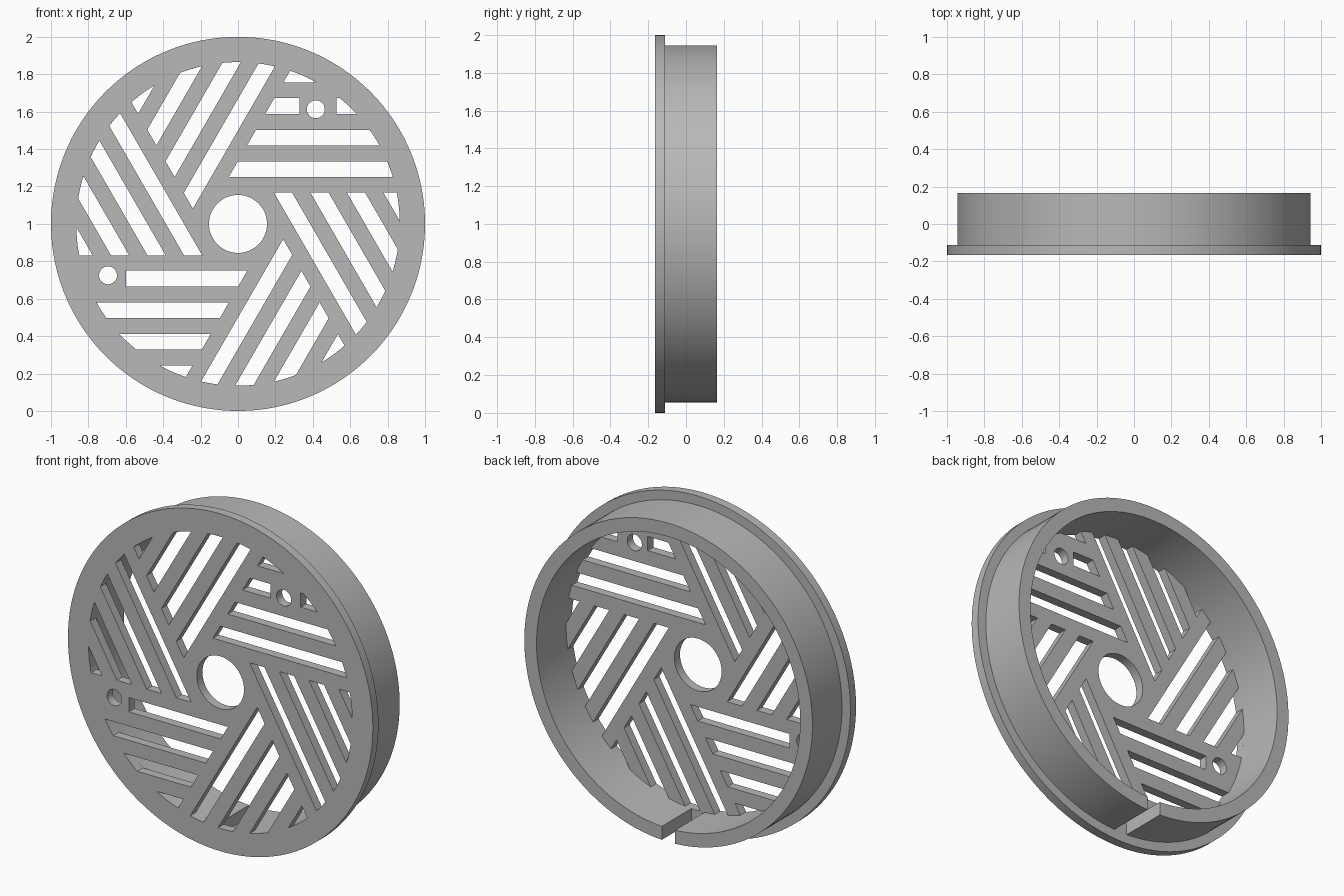
import bpy, bmesh, math
from math import sin, cos, pi, sqrt

cube = bpy.data.objects.get("Cube")
if cube:
    bpy.data.objects.remove(cube, do_unlink=True)

FRONT, FLANGE_BACK, BACK = -0.165, -0.112, 0.165
R_FLANGE, R_RING, R_INNER = 1.0, 0.945, 0.865
PITCH, SLOT_START, SLOT_W = 0.169, 0.25, 0.084
LINE_DIST = 0.168          # distance of each sector's slanted edge from the centre

grey = bpy.data.materials.new("grey plastic")
grey.use_nodes = True
grey.diffuse_color = (0.48, 0.48, 0.48, 1)
grey.node_tree.nodes["Principled BSDF"].inputs["Base Color"].default_value = (0.48, 0.48, 0.48, 1)


def arc(r, a0, a1, n, cx=0, cz=0):
    return [(cx + r * cos(a0 + (a1 - a0) * i / n), cz + r * sin(a0 + (a1 - a0) * i / n))
            for i in range(n + 1)]


def circle(r, n, cx=0, cz=0):
    return arc(r, 0, 2 * pi, n, cx, cz)[:-1]


def extruded(name, outlines, y0, y1):
    """Fill closed outlines (inner ones become holes) and extrude from y0 to y1."""
    curve = bpy.data.curves.new(name, "CURVE")
    curve.dimensions = "2D"
    curve.fill_mode = "BOTH"
    curve.extrude = (y1 - y0) / 2
    for pts in outlines:
        sp = curve.splines.new("POLY")
        sp.points.add(len(pts) - 1)
        for p, (x, z) in zip(sp.points, pts):
            p.co = (x, z, 0, 1)
        sp.use_cyclic_u = True
    ob = bpy.data.objects.new(name, curve)
    bpy.context.collection.objects.link(ob)
    ob.rotation_euler = (pi / 2, 0, 0)
    ob.location = (0, (y0 + y1) / 2, 1)
    bpy.ops.object.select_all(action="DESELECT")
    ob.select_set(True)
    bpy.context.view_layer.objects.active = ob
    bpy.ops.object.convert(target="MESH")
    ob = bpy.context.object
    bm = bmesh.new()
    bm.from_mesh(ob.data)
    bmesh.ops.remove_doubles(bm, verts=bm.verts, dist=0.0001)
    bmesh.ops.recalc_face_normals(bm, faces=bm.faces)
    bm.to_mesh(ob.data)
    bm.free()
    ob.data.materials.clear()
    ob.data.materials.append(grey)
    bpy.ops.object.shade_smooth_by_angle(angle=math.radians(30))
    return ob


def slot(row, turn, x_min=-9, x_max=9):
    """One slot: slanted inner end, rounded outer end, turned about the centre."""
    z0 = SLOT_START + row * PITCH
    top = LINE_DIST / 2 + sqrt(R_INNER ** 2 - LINE_DIST ** 2) * sqrt(3) / 2
    z1 = min(z0 + SLOT_W, top - 0.001)

    def left(z):
        return max(z / sqrt(3) - LINE_DIST * 2 / sqrt(3), x_min)

    n = 6
    pts = [(left(z1), z1), (left(z0), z0)]
    for i in range(n + 1):
        z = z0 + (z1 - z0) * i / n
        pts.append((min(sqrt(R_INNER ** 2 - z * z), x_max), z))
    c, s = cos(turn), sin(turn)
    return [(x * c - z * s, x * s + z * c) for x, z in pts]


# Face plate: outer edge, centre hole, two screw holes, six turned sets of slots
outlines = [circle(R_FLANGE, 160), circle(0.155, 64),
            circle(0.048, 32, 0.416, 0.613), circle(0.048, 32, -0.695, -0.275)]
for sector in range(6):
    for row in range(4):
        turn = sector * pi / 3
        if sector == 0 and row == 2:      # slot split around the upper screw hole
            outlines += [slot(row, turn, x_max=0.33), slot(row, turn, x_min=0.527)]
        elif sector == 3 and row == 0:    # slot shortened beside the lower screw hole
            outlines.append(slot(row, turn, x_max=0.6))
        else:
            outlines.append(slot(row, turn))
extruded("slotted_face_plate", outlines, FRONT, FLANGE_BACK)

# Rear collar, split at the bottom
half_gap = 0.043
go, gi = math.asin(half_gap / R_RING), math.asin(half_gap / R_INNER)
collar = (arc(R_RING, -pi / 2 + go, 3 * pi / 2 - go, 144)
          + arc(R_INNER, 3 * pi / 2 - gi, -pi / 2 + gi, 144))
extruded("split_collar", [collar], FLANGE_BACK, BACK)
